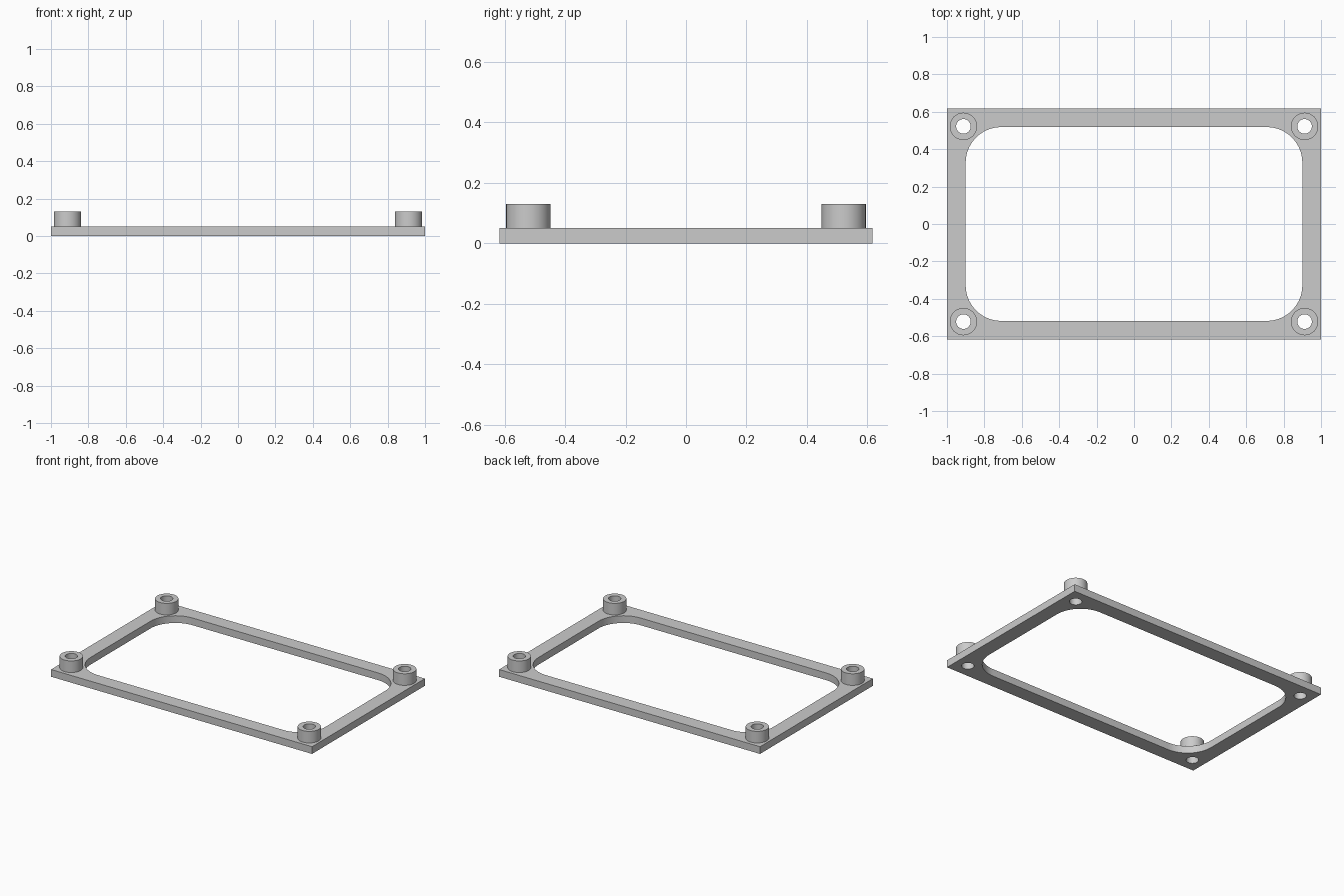
import bpy, bmesh, math

if "Cube" in bpy.data.objects:
    bpy.data.objects.remove(bpy.data.objects["Cube"], do_unlink=True)

HALF_X, HALF_Y, THICK = 1.0, 0.618, 0.05
OPEN_X, OPEN_Y, OPEN_R = 0.9, 0.518, 0.19
BOSS_X, BOSS_Y, BOSS_TOP = 0.912, 0.522, 0.13
BOSS_R, HOLE_R, SIDES = 0.073, 0.039, 64

grey = bpy.data.materials.new("plain grey")
grey.use_nodes = True
colour = (0.6, 0.6, 0.6, 1)
grey.diffuse_color = colour
grey.node_tree.nodes["Principled BSDF"].inputs["Base Color"].default_value = colour


def add_object(name, bm):
    bmesh.ops.recalc_face_normals(bm, faces=bm.faces)
    mesh = bpy.data.meshes.new(name)
    bm.to_mesh(mesh)
    bm.free()
    mesh.materials.append(grey)
    obj = bpy.data.objects.new(name, mesh)
    bpy.context.collection.objects.link(obj)
    return obj


def circle(cx, cy, r):
    angles = [math.tau * i / SIDES for i in range(SIDES)]
    return [(cx + r * math.cos(a), cy + r * math.sin(a)) for a in angles]


def rounded_rectangle(hx, hy, r, steps=16):
    points = []
    for quarter, (sx, sy) in enumerate([(1, 1), (-1, 1), (-1, -1), (1, -1)]):
        for i in range(steps + 1):
            a = math.pi / 2 * (quarter + i / steps)
            points.append((sx * (hx - r) + r * math.cos(a),
                           sy * (hy - r) + r * math.sin(a)))
    return points


def prism(name, outline, z0, z1):
    bm = bmesh.new()
    face = bm.faces.new([bm.verts.new((x, y, z0)) for x, y in outline])
    top = bmesh.ops.extrude_face_region(bm, geom=[face], use_keep_orig=True)["geom"]
    verts = [v for v in top if isinstance(v, bmesh.types.BMVert)]
    bmesh.ops.translate(bm, verts=verts, vec=(0, 0, z1 - z0))
    return add_object(name, bm)


def tube(name, cx, cy):
    # Outer wall, top rim and bore, left open where it sits on the frame
    bm = bmesh.new()
    profile = [(BOSS_R, THICK), (BOSS_R, BOSS_TOP), (HOLE_R, BOSS_TOP), (HOLE_R, THICK)]
    rings = [[bm.verts.new((x, y, z)) for x, y in circle(cx, cy, r)] for r, z in profile]
    for low, high in zip(rings, rings[1:]):
        for i in range(SIDES):
            j = (i + 1) % SIDES
            bm.faces.new((low[i], low[j], high[j], high[i]))
    # Face the walls outward from the tube material
    obj = add_object(name, bm)
    if obj.data.polygons[0].normal.dot((1, 0, 0)) < 0:
        obj.data.flip_normals()
    return obj


def smooth(obj):
    bpy.ops.object.select_all(action="DESELECT")
    obj.select_set(True)
    bpy.context.view_layer.objects.active = obj
    bpy.ops.object.shade_smooth_by_angle(angle=math.radians(30))


# Flat frame with rounded opening and four screw holes
corners = [(-HALF_X, -HALF_Y), (HALF_X, -HALF_Y), (HALF_X, HALF_Y), (-HALF_X, HALF_Y)]
frame = prism("frame", corners, 0, THICK)
cutters = [prism("opening_cutter", rounded_rectangle(OPEN_X, OPEN_Y, OPEN_R), -0.1, 0.2)]

# Hollow standoffs, one in each corner
for side, sx in (("right", -1), ("left", 1)):
    for end, sy in (("front", -1), ("back", 1)):
        cx, cy = sx * BOSS_X, sy * BOSS_Y
        smooth(tube(f"{end}_{side}_standoff", cx, cy))
        cutters.append(prism("hole_cutter", circle(cx, cy, HOLE_R), -0.1, 0.2))

bpy.ops.object.select_all(action="DESELECT")
bpy.context.view_layer.objects.active = frame
frame.select_set(True)
for cutter in cutters:
    cutter.hide_render = True
    cut = frame.modifiers.new("cut", "BOOLEAN")
    cut.operation, cut.solver, cut.object = "DIFFERENCE", "EXACT", cutter
    bpy.ops.object.modifier_apply(modifier=cut.name)
    bpy.data.objects.remove(cutter, do_unlink=True)
smooth(frame)
